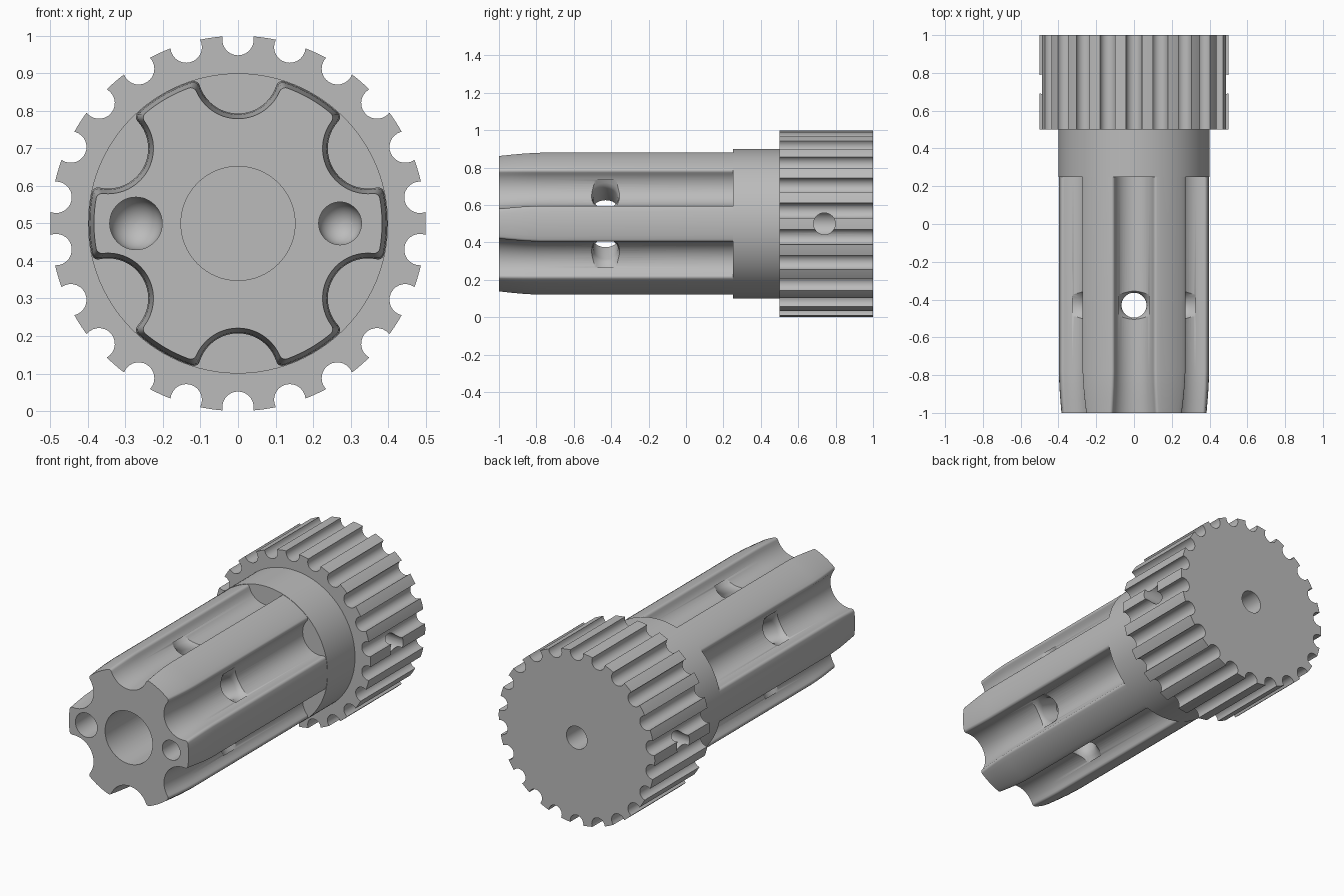
import bpy, bmesh, math
from mathutils import Vector, Matrix

old = bpy.data.objects.get("Cube")
if old:
    bpy.data.objects.remove(old, do_unlink=True)

AXIS_Z = 0.5

grey = bpy.data.materials.new("plain grey")
grey.use_nodes = True
GREY = (0.5, 0.5, 0.5, 1)
grey.diffuse_color = GREY
grey.node_tree.nodes["Principled BSDF"].inputs["Base Color"].default_value = GREY


def arc(centre, radius, start, end, steps):
    return [centre + radius * Vector((math.cos(t), math.sin(t)))
            for t in (start + (end - start) * i / steps for i in range(steps + 1))]


def grooved_outline(count, radius, centre, groove, fillet, steps):
    """Circle with round grooves cut in its rim and rounded groove lips."""
    inner = radius - fillet
    a = math.acos((centre ** 2 + inner ** 2 - (groove + fillet) ** 2) / (2 * centre * inner))
    b = math.atan2(inner * math.sin(a), inner * math.cos(a) - centre)
    pitch = 2 * math.pi / count
    one = arc(Vector((centre, 0)), groove, 2 * math.pi - b, b, steps)
    if fillet:
        lip = Vector((inner * math.cos(a), inner * math.sin(a)))
        top = arc(lip, fillet, b - math.pi, a, 5)[1:]
        one = [Vector((p.x, -p.y)) for p in reversed(top)] + one + top
    one += arc(Vector((0, 0)), radius, a, pitch - a, 8)[1:-1]
    return [Matrix.Rotation(math.pi / 2 + i * pitch, 2) @ p
            for i in range(count) for p in one]


def finish(name, bm):
    bmesh.ops.recalc_face_normals(bm, faces=bm.faces)
    mesh = bpy.data.meshes.new(name)
    bm.to_mesh(mesh)
    bm.free()
    mesh.materials.append(grey)
    obj = bpy.data.objects.new(name, mesh)
    bpy.context.collection.objects.link(obj)
    return obj


def loft(name, sections):
    """Skin equal-length outlines placed along the y axis."""
    bm = bmesh.new()
    rings = [[bm.verts.new((p.x, y, AXIS_Z + p.y)) for p in pts] for y, pts in sections]
    for low, high in zip(rings, rings[1:]):
        for i in range(len(low)):
            j = (i + 1) % len(low)
            bm.faces.new((low[i], low[j], high[j], high[i]))
    bm.faces.new(rings[0])
    bm.faces.new(rings[-1])
    return finish(name, bm)


def lathe(name, profile, origin, direction, steps=48):
    """Revolve (distance, radius) pairs about a direction from an origin."""
    bm = bmesh.new()
    rot = Vector(direction).to_track_quat('Z', 'Y')
    rings = [[bm.verts.new(Vector(origin) + rot @ Vector((p.x, p.y, d)))
              for p in arc(Vector((0, 0)), r, 0, 2 * math.pi, steps)[:-1]]
             for d, r in profile]
    for low, high in zip(rings, rings[1:]):
        for i in range(steps):
            j = (i + 1) % steps
            bm.faces.new((low[i], low[j], high[j], high[i]))
    bm.faces.new(rings[0])
    bm.faces.new(rings[-1])
    return finish(name, bm)


def drill(target, cutters):
    bpy.context.view_layer.objects.active = target
    for cutter in cutters:
        cutter.hide_render = True
        mod = target.modifiers.new("drill", 'BOOLEAN')
        mod.operation = 'DIFFERENCE'
        mod.solver = 'EXACT'
        mod.object = cutter
        bpy.ops.object.modifier_apply(modifier=mod.name)


# Fluted shaft, its whole outline drawn in slightly at the front
shaft = loft("fluted_shaft", [
    (y, grooved_outline(6, 0.398 - d, 0.4, 0.107 + d, 0.016, 20))
    for y, d in ((-1, 0.014), (-0.93, 0.008), (-0.86, 0.003), (-0.78, 0), (0.25, 0))])

# Plain collar and notched head
collar = lathe("collar", [(0.25, 0.4), (0.5, 0.4)], (0, 0, AXIS_Z), (0, 1, 0), 96)
notches = grooved_outline(22, 0.5, 0.49, 0.042, 0, 14)
head = loft("notched_head", [(0.5, notches), (1, notches)])

# Bores along the axis
bore = lathe("axial_bore", [(-1.1, 0.066), (1.1, 0.066)], (0, 0, AXIS_Z), (0, 1, 0))
chamber = lathe("front_bore", [(-1.1, 0.152), (0.2, 0.152)], (0, 0, AXIS_Z), (0, 1, 0), 64)

# Round-bottomed sockets in the front face
sockets = []
for x, r in ((-0.272, 0.07), (0.272, 0.057)):
    dome = [(0.25 + r * math.sin(t), r * math.cos(t))
            for t in (math.radians(k) for k in range(0, 90, 11))]
    sockets.append(lathe("front_socket", [(-0.1, r)] + dome, (x, -1, AXIS_Z), (0, 1, 0)))

# Flared radial holes, one in each flute
radials = []
for k in range(6):
    t = math.radians(30 + 60 * k)
    radials.append(lathe("radial_hole",
                         [(0.1, 0.066), (0.265, 0.066), (0.285, 0.07), (0.3, 0.079), (0.33, 0.1)],
                         (0, -0.43, AXIS_Z), (math.cos(t), 0, math.sin(t))))

# Side holes in the head, one reaching the bore
side_holes = [lathe("head_side_hole", [(start, 0.058), (0.6, 0.058)],
                    (0, 0.74, AXIS_Z), (side, 0, 0))
              for side, start in ((1, 0.03), (-1, 0.2))]

drill(shaft, [chamber] + sockets + radials)
drill(collar, [bore])
drill(head, [bore] + side_holes)
for cutter in [bore, chamber] + sockets + radials + side_holes:
    bpy.data.objects.remove(cutter, do_unlink=True)

# Smooth curved walls, crisp edges
for obj in (shaft, collar, head):
    bpy.ops.object.select_all(action='DESELECT')
    obj.select_set(True)
    bpy.context.view_layer.objects.active = obj
    bpy.ops.object.shade_smooth_by_angle(angle=math.radians(30))
